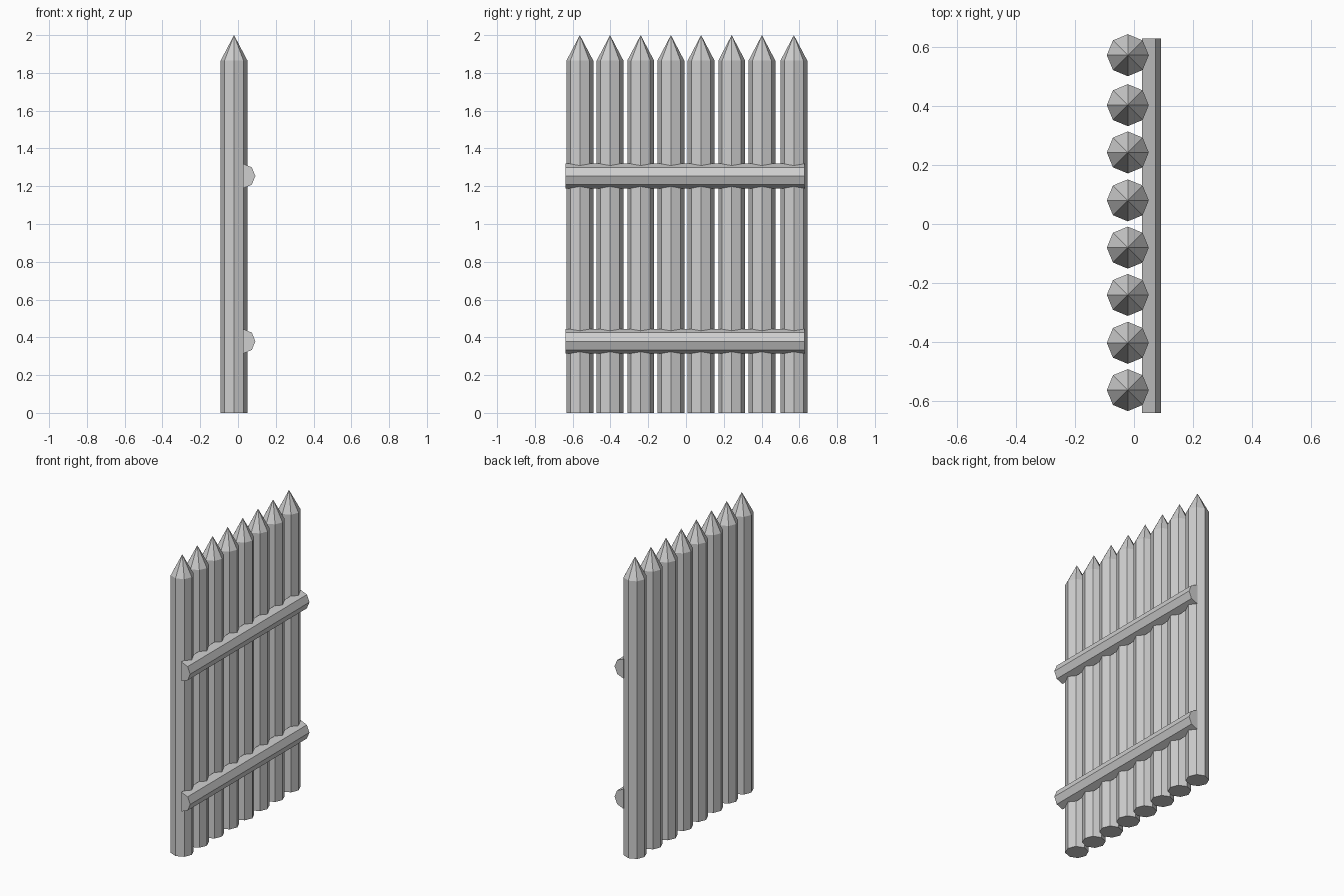
import bpy
import bmesh
from math import cos, sin, pi

cube = bpy.data.objects.get("Cube")
if cube:
    bpy.data.objects.remove(cube, do_unlink=True)

grey = bpy.data.materials.new("plain_grey")
grey.use_nodes = True
colour = (0.62, 0.62, 0.62, 1)
grey.diffuse_color = colour
grey.node_tree.nodes["Principled BSDF"].inputs["Base Color"].default_value = colour

SIDES = 8
STAKE_X, STAKE_R = -0.021, 0.071
SHOULDER, TIP = 1.865, 2.0
STAKE_YS = [-0.562, -0.402, -0.24, -0.08, 0.08, 0.242, 0.402, 0.571]
RAIL_X, RAIL_R = 0.027, 0.065
RAIL_ENDS = (-0.639, 0.627)


def add_object(name, bm):
    bmesh.ops.recalc_face_normals(bm, faces=bm.faces[:])
    mesh = bpy.data.meshes.new(name)
    bm.to_mesh(mesh)
    bm.free()
    mesh.materials.append(grey)
    obj = bpy.data.objects.new(name, mesh)
    bpy.context.collection.objects.link(obj)
    return obj


def make_stake(index, y):
    """Eight-sided post with a pyramid point."""
    bm = bmesh.new()
    angles = [2 * pi * i / SIDES for i in range(SIDES)]
    base, shoulder = [
        [bm.verts.new((STAKE_R * cos(a), STAKE_R * sin(a), z)) for a in angles]
        for z in (0, SHOULDER)
    ]
    tip = bm.verts.new((0, 0, TIP))
    bm.faces.new(base)
    for i in range(SIDES):
        j = (i + 1) % SIDES
        bm.faces.new((base[i], base[j], shoulder[j], shoulder[i]))
        bm.faces.new((shoulder[i], shoulder[j], tip))
    add_object(f"stake_{index}", bm).location = (STAKE_X, y, 0)


def make_rail(name, z):
    """Half-octagon bar running along the stakes, flat side inward."""
    bm = bmesh.new()
    angles = [-pi / 2 + pi * i / 4 for i in range(5)]
    ends = [
        [bm.verts.new((RAIL_R * cos(a), y, RAIL_R * sin(a))) for a in angles]
        for y in RAIL_ENDS
    ]
    for ring in ends:
        bm.faces.new(ring)
    for i in range(5):
        j = (i + 1) % 5
        bm.faces.new((ends[0][i], ends[0][j], ends[1][j], ends[1][i]))
    add_object(name, bm).location = (RAIL_X, 0, z)


# Row of pointed stakes
for n, y in enumerate(STAKE_YS, 1):
    make_stake(n, y)

# Cross rails
make_rail("lower_rail", 0.379)
make_rail("upper_rail", 1.254)
